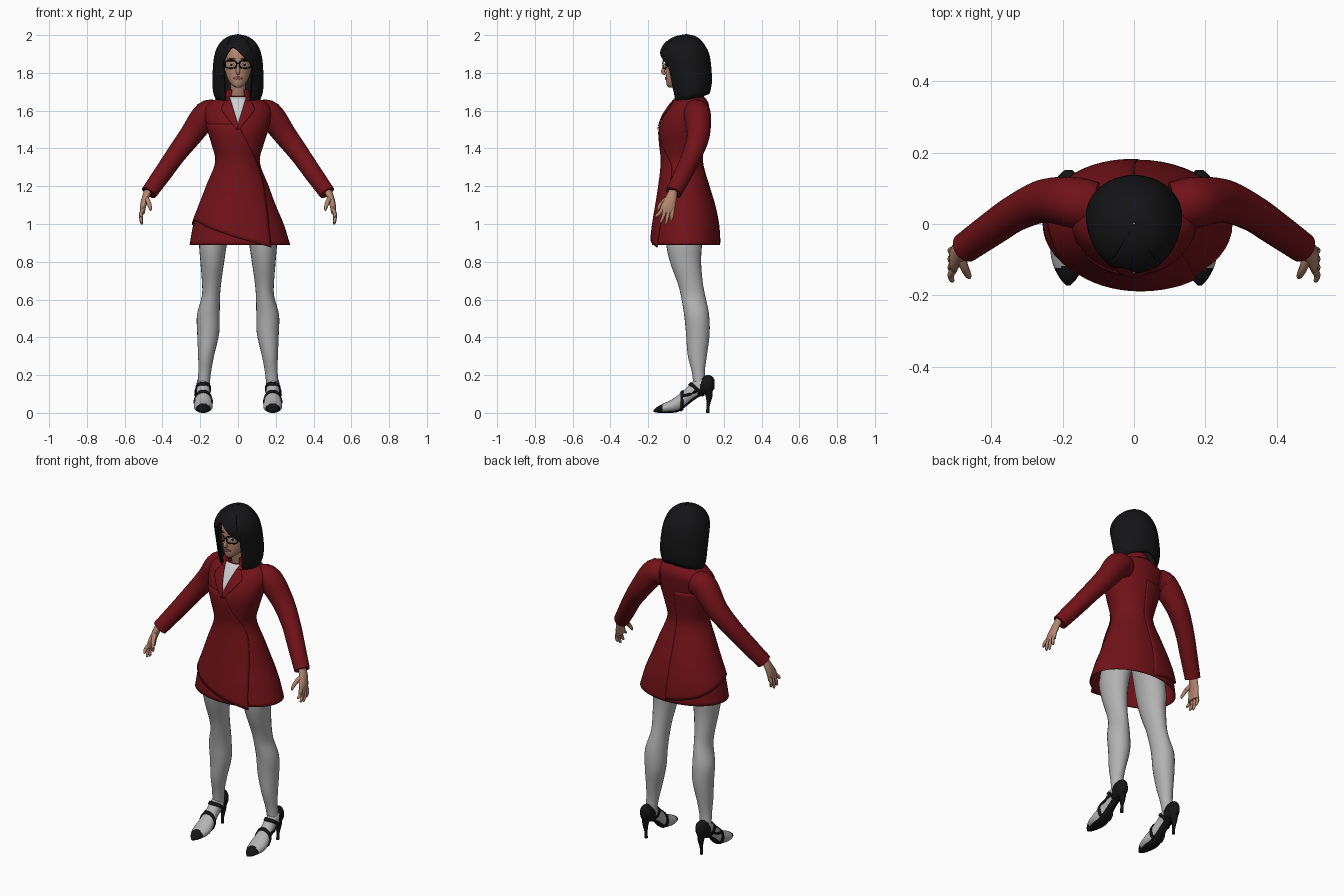
import bpy, bmesh, math
from mathutils import Vector

if "Cube" in bpy.data.objects:
    bpy.data.objects.remove(bpy.data.objects["Cube"])

def mat(name, r, g, b):
    m = bpy.data.materials.new(name)
    m.diffuse_color = (r, g, b, 1)
    m.use_nodes = True
    m.node_tree.nodes["Principled BSDF"].inputs["Base Color"].default_value = m.diffuse_color
    return m

RED = mat("coat red", .165, .006, .009)
BLACK = mat("soft black", .007, .007, .008)
GREY = mat("pale stocking", .45, .45, .45)
SKIN = mat("skin", .46, .24, .16)
LIP = mat("lip", .27, .09, .07)
WHITE = mat("shirt white", .62, .62, .64)

def at(keys, v):
    """Smoothly interpolate rows keyed by their first number."""
    v = min(max(v, keys[0][0]), keys[-1][0])
    i = max(k for k in range(len(keys) - 1) if keys[k][0] <= v)
    a, b = keys[i], keys[i + 1]
    p, q = keys[max(i - 1, 0)], keys[min(i + 2, len(keys) - 1)]
    h = b[0] - a[0]
    t = (v - a[0]) / h
    out = []
    for j in range(1, len(a)):
        m0 = (b[j] - p[j]) / (b[0] - p[0]) * h
        m1 = (q[j] - a[j]) / (q[0] - a[0]) * h
        out.append((2*t**3 - 3*t*t + 1)*a[j] + (t**3 - 2*t*t + t)*m0 + (3*t*t - 2*t**3)*b[j] + (t**3 - t*t)*m1)
    return out

def spread(a, b, n):
    return [a + (b - a) * i / n for i in range(n + 1)]

def skin_rows(name, rows, mats, closed=True, caps=True, rule=None, thick=0):
    """Bridge rows of points into one surface."""
    bm = bmesh.new()
    vs = [[bm.verts.new(p) for p in r] for r in rows]
    n = len(rows[0])
    for a, b in zip(vs, vs[1:]):
        for j in range(n if closed else n - 1):
            k = (j + 1) % n
            bm.faces.new((a[j], a[k], b[k], b[j]))
    if closed and caps:
        bm.faces.new(vs[0])
        bm.faces.new(vs[-1])
    bmesh.ops.recalc_face_normals(bm, faces=bm.faces)
    if rule:
        for f in bm.faces:
            f.material_index = rule(f.calc_center_median())
    me = bpy.data.meshes.new(name)
    bm.to_mesh(me)
    bm.free()
    ob = bpy.data.objects.new(name, me)
    bpy.context.collection.objects.link(ob)
    for m in mats:
        me.materials.append(m)
    if thick:
        s = ob.modifiers.new("thickness", 'SOLIDIFY')
        s.thickness, s.offset = thick, 0
    return ob

def oval(keys, z, ang, off=0):
    """Point on a body section: keys are z, centre x, half width, front y, back y."""
    cx, rx, yf, yb = at(keys, z)
    return (cx + (rx + off) * math.cos(ang), (yf + yb) / 2 + ((yb - yf) / 2 + off) * math.sin(ang), z)

def loft(name, keys, mats, n=28, rows=24, s=1, **kw):
    zs = spread(keys[0][0], keys[-1][0], rows)
    ring = [[oval(keys, z, 2 * math.pi * i / n) for i in range(n)] for z in zs]
    return skin_rows(name, [[(s * x, y, z) for x, y, z in r] for r in ring], mats, **kw)

def tube(name, pts, mats, n=10, per=3, s=1, loop=False):
    """Round tube through points of x, y, z, radius."""
    keys = [(i,) + tuple(p) for i, p in enumerate(pts)]
    rows = []
    for t in spread(0, len(pts) - 1, per * (len(pts) - 1)):
        x, y, z, r = at(keys, t)
        d = (Vector(at(keys, t + .05)[:3]) - Vector(at(keys, t - .05)[:3])).normalized()
        ref = Vector((0, 1, 0)) if abs(d.y) < .9 else Vector((0, 0, 1))
        u = d.cross(ref).normalized()
        w = d.cross(u)
        rows.append([Vector((x, y, z)) + r * (u * math.cos(a) + w * math.sin(a))
                     for a in (2 * math.pi * i / n for i in range(n))])
    return skin_rows(name, [[(s * p.x, p.y, p.z) for p in r] for r in rows], mats, caps=not loop)

def front_patch(name, keys, zs, left, right, off, m, n=6):
    """Thin plate following the front of a lofted body."""
    rows = []
    for z in zs:
        cx, rx, _, _ = at(keys, z)
        rows.append([oval(keys, z, -math.acos(max(-1, min(1, (x - cx) / rx))), off)
                     for x in spread(left(z), right(z), n)])
    return skin_rows(name, rows, [m], closed=False, thick=.003)

# Coat body with flared skirt
COAT = [(.89, .01, .264, -.178, .178), (1.0, .003, .236, -.167, .17), (1.1, 0, .197, -.152, .15),
        (1.2, 0, .16, -.138, .12), (1.33, 0, .113, -.126, .085), (1.42, 0, .133, -.136, .093),
        (1.5, 0, .158, -.141, .105), (1.57, 0, .172, -.12, .115), (1.62, 0, .168, -.09, .12),
        (1.65, 0, .135, -.068, .112), (1.675, 0, .062, -.05, .09)]
loft("coat", COAT, [RED], n=48, rows=44, caps=False, thick=.005)

# Wrapped front panel with a slanted hem
HEM = [(.914, .875), (1.65, .93), (2.2, .975), (2.8, 1.015), (3.3, 1.0), (4.0, .94), (4.72, .9)]
EDGE = [(.87, .17), (1.2, .13), (1.35, .085), (1.53, 0)]
cols = []
for u in spread(0, 1, 40):
    hem = at(HEM, .914 + (4.72 - .914) * u)[0]
    col = []
    for z in spread(hem, 1.53, 26):
        cx, rx, _, _ = at(COAT, z)
        a0 = math.acos((at(EDGE, z)[0] - cx) / rx)
        fade = min(1, (1 - u) * 5) * (1.53 - z) / .6
        col.append(oval(COAT, z, -(a0 + (4.72 - a0) * u), .003 + .009 * min(1, fade)))
    cols.append(col)
skin_rows("coat_wrap_panel", cols, [RED], closed=False, thick=.004)

# Shirt, lapels and collar
vee = lambda z: .036 * (z - 1.53) / .12
front_patch("shirt_front", COAT, spread(1.53, 1.672, 10), lambda z: -vee(z), vee, .005, WHITE)
LAPEL = [(1.5, .006), (1.59, .075), (1.61, .085), (1.655, .06)]
for s, side in ((1, "left"), (-1, "right")):
    front_patch("lapel_" + side, COAT, spread(1.5, 1.655, 12), lambda z: s * max(0, vee(z)),
                lambda z: s * at(LAPEL, z)[0], .009, RED)
COLLAR = [(1.645, 0, .085, -.065, .1), (1.68, 0, .066, -.055, .09), (1.71, 0, .058, -.045, .08)]
skin_rows("collar", [[oval(COLLAR, z, a) for a in spread(-math.pi / 2 + .6, math.pi * 1.5 - .6, 30)]
                     for z in spread(1.645, 1.71, 5)], [RED], closed=False, thick=.006)

# Neck and head
tube("neck", [(0, .025, 1.6, .048), (0, .012, 1.67, .041), (0, -.01, 1.77, .04)], [SKIN], n=20)
HEAD = [(1.722, 0, .014, -.092, -.05), (1.735, 0, .033, -.102, -.02), (1.765, 0, .053, -.106, .02),
        (1.81, 0, .068, -.108, .06), (1.87, 0, .074, -.11, .08), (1.92, 0, .07, -.1, .08), (1.965, 0, .04, -.05, .05)]
loft("head", HEAD, [SKIN], n=32, rows=24)
tube("nose", [(0, -.106, 1.852, .006), (0, -.116, 1.825, .009), (0, -.122, 1.805, .011), (0, -.109, 1.794, .008)], [SKIN])
bow = lambda z, c, h, w: w * math.sqrt(max(0, 1 - ((z - c) / h) ** 2))
front_patch("lips", HEAD, spread(1.764, 1.78, 6), lambda z: -bow(z, 1.772, .0082, .024),
            lambda z: bow(z, 1.772, .0082, .024), .003, LIP)

# Eyes, brows and glasses
for s, side in ((1, "left"), (-1, "right")):
    for part, c, h, w, m, o in (("eye", 1.843, .0075, .015, WHITE, .002), ("iris", 1.843, .0065, .006, BLACK, .004),
                                ("eyebrow", 1.874, .004, .022, BLACK, .003)):
        front_patch(part + "_" + side, HEAD, spread(c - h, c + h, 6), lambda z: s * .034 - bow(z, c, h, w),
                    lambda z: s * .034 + bow(z, c, h, w), o, m)
    rim = []
    for i in range(21):
        a = 2 * math.pi * i / 20
        px, pz = (math.copysign(abs(f) ** .6, f) for f in (math.cos(a), math.sin(a)))
        x = .038 + .03 * px
        rim.append((x, -.122 + 5 * x * x, 1.845 + .02 * pz, .0035))
    tube("glasses_rim_" + side, rim, [BLACK], n=6, per=1, s=s, loop=True)
    tube("glasses_temple_" + side, [(.067, -.1, 1.852, .003), (.083, -.05, 1.852, .003), (.085, .02, 1.85, .003)], [BLACK], n=6, s=s)
tube("glasses_bridge", [(-.01, -.122, 1.848, .003), (0, -.124, 1.851, .003), (.01, -.122, 1.848, .003)], [BLACK], n=6)

# Bobbed hair with a side-swept fringe
HAIR = [(1.645, 0, .108, -.068, .1), (1.69, 0, .127, -.078, .122), (1.75, 0, .132, -.09, .134), (1.84, 0, .129, -.117, .13),
        (1.9, 0, .12, -.135, .12), (1.94, 0, .104, -.122, .1), (1.97, 0, .079, -.092, .077), (1.99, 0, .046, -.052, .048), (2.0, 0, .002, 0, .004)]
FRINGE = [(-.66, 1.86), (-.36, 1.928), (-.2, 1.933), (0, 1.917), (.3, 1.88), (.66, 1.835)]
cols = []
for f in spread(-.65, .65, 18) + spread(.66, 2 * math.pi - .66, 44):
    back = min(f, 2 * math.pi - f)
    low = at(FRINGE, f)[0] if f < .655 else 1.645 + .05 * (back - .66) / (math.pi - .66)
    cols.append([oval(HAIR, low + (1.999 - low) * (1 - (1 - t) ** 2), f - math.pi / 2, -.003) for t in spread(0, 1, 24)])
skin_rows("hair", list(zip(*cols)), [BLACK], caps=False, thick=.012)

LEG = [(.15, .182, .032, .04, .105), (.22, .176, .034, .03, .1), (.3, .169, .042, .01, .11), (.42, .158, .058, 0, .125),
       (.52, .157, .06, -.01, .122), (.62, .143, .048, -.027, .102), (.68, .14, .05, -.042, .09),
       (.8, .136, .063, -.085, .08), (.9, .131, .074, -.105, .085), (1.05, .1, .08, -.1, .09)]
# Foot keys: y, half width, bottom z, top z
FOOT = [(-.172, .006, .006, .014), (-.155, .022, .001, .03), (-.12, .041, 0, .05), (-.08, .05, 0, .068), (-.04, .047, .006, .096),
        (0, .039, .034, .13), (.04, .035, .066, .17), (.09, .036, .095, .195), (.13, .031, .105, .198), (.152, .01, .13, .178)]

def foot_ring(y, off=0, n=24):
    w, lo, hi = at(FOOT, y)
    return [(.184 + (w + off) * math.cos(a), y, (lo + hi) / 2 + ((hi - lo) / 2 + off) * math.sin(a))
            for a in (2 * math.pi * i / n for i in range(n))]

def shoe_rule(c):
    w, lo, hi = at(FOOT, c.y)
    tip = c.y < -.115 - .25 * abs(abs(c.x) - .184)
    heel = c.y > .075 + .3 * (c.z - .14)
    return 1 if tip or heel or c.z < lo + .12 * (hi - lo) else 0

for s, side in ((1, "left"), (-1, "right")):
    # Sleeve and cuff
    tube("sleeve_" + side, [(.11, .05, 1.585, .068), (.168, .06, 1.578, .072), (.25, .065, 1.47, .061),
                            (.33, .032, 1.365, .052), (.4, -.015, 1.265, .048), (.472, -.066, 1.165, .043)], [RED], n=24, per=5, s=s)
    # Hand with four fingers and thumb
    PALM = [(1.055, .505, .011, -.138, -.062), (1.09, .503, .016, -.135, -.057), (1.13, .493, .019, -.115, -.05), (1.18, .475, .022, -.09, -.045)]
    loft("palm_" + side, PALM, [SKIN], n=16, rows=8, s=s)
    for i, (y, ty, tz) in enumerate(((-.128, -.158, 1.035), (-.109, -.133, 1.005), (-.09, -.106, .998), (-.071, -.078, 1.015))):
        tube("finger_%d_%s" % (i + 1, side), [(.505, y, 1.075, .0105), (.514, (y + ty) / 2, (1.075 + tz) / 2, .0095),
                                              (.51, ty, tz + .006, .007), (.509, ty, tz, .002)], [SKIN], n=8, s=s)
    tube("thumb_" + side, [(.488, -.09, 1.14, .014), (.474, -.125, 1.115, .012), (.464, -.145, 1.085, .009), (.463, -.15, 1.07, .003)], [SKIN], n=8, s=s)
    # Stockinged leg
    loft("leg_" + side, LEG, [GREY], n=24, rows=36, s=s)
    # Shoe with black toe cap, heel counter and sole
    skin_rows("shoe_" + side, [[(s * x, y, z) for x, y, z in foot_ring(y)] for y in spread(-.172, .152, 54)],
              [GREY, BLACK], rule=shoe_rule)
    tube("stiletto_heel_" + side, [(.184, .115, .13, .026), (.184, .122, .085, .017), (.184, .117, .04, .009), (.184, .115, 0, .009)], [BLACK], n=12, s=s)
    # Instep and ankle straps
    for part, y0, lean in (("instep_strap", -.022, .0), ("ankle_strap", .02, .035)):
        rows = []
        for d in spread(-.007, .007, 2):
            rings = [foot_ring(y0 + d + lean * (1 - math.sin(2 * math.pi * i / 24)), .004)[i] for i in range(24)]
            rows.append([(s * x, y, z) for x, y, z in rings])
        skin_rows(part + "_" + side, rows, [BLACK], caps=False, thick=.005)
    tube("strap_buckle_" + side, [(.221, -.02, .09, .007), (.225, .025, .1, .007), (.221, .07, .125, .007)], [BLACK], n=8, s=s)

# Smooth surfaces while keeping crisp edges
bpy.ops.object.select_all(action='SELECT')
bpy.context.view_layer.objects.active = bpy.context.selected_objects[0]
bpy.ops.object.shade_smooth_by_angle(angle=math.radians(45))
